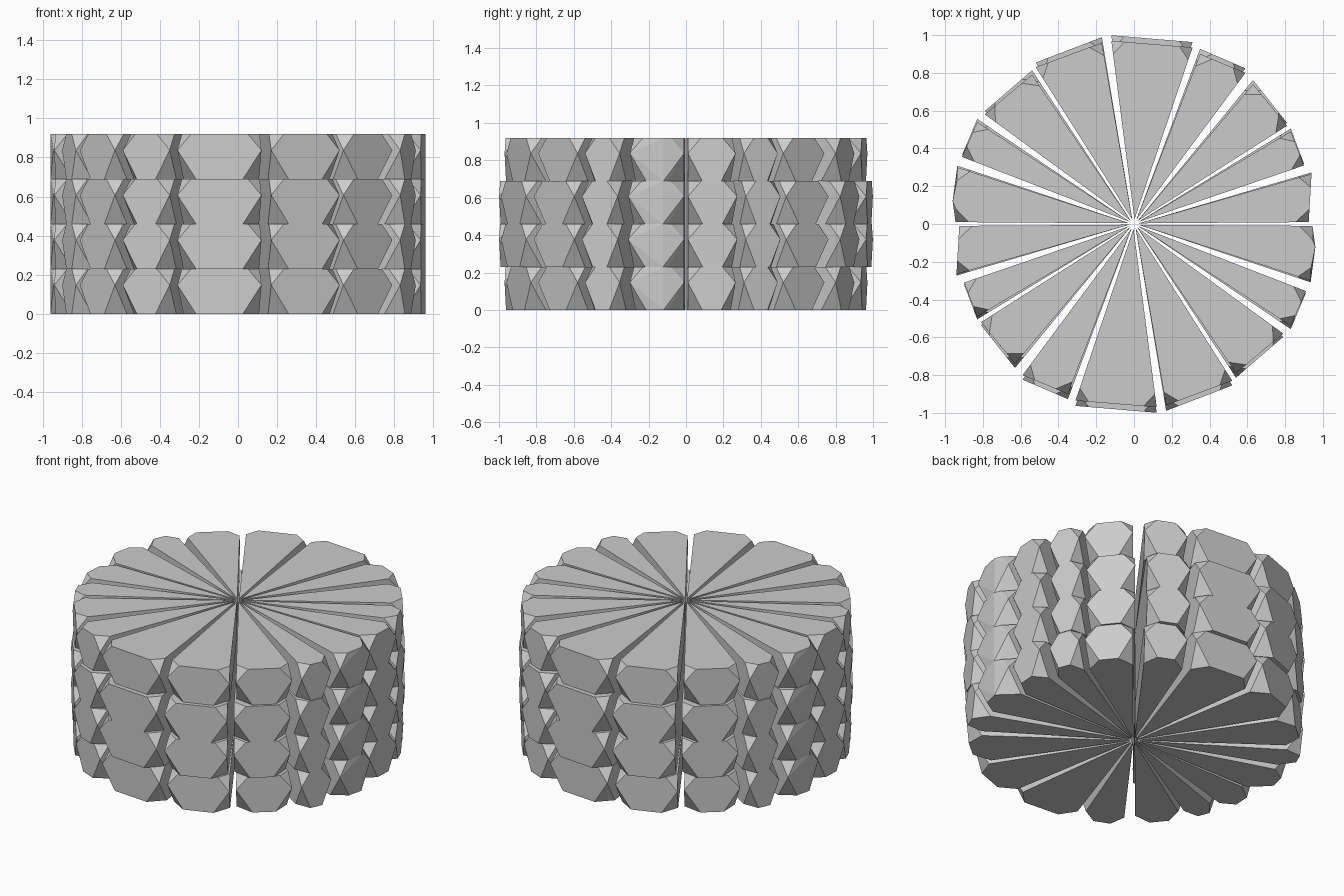
import bpy, bmesh
from mathutils import Vector

cube = bpy.data.objects.get("Cube")
if cube:
    bpy.data.objects.remove(cube)

stone = bpy.data.materials.new("grey stone")
stone.use_nodes = True
colour = (0.6, 0.6, 0.6, 1)
stone.diffuse_color = colour
stone.node_tree.nodes["Principled BSDF"].inputs["Base Color"].default_value = colour

LAYER = 0.23
BELLY = 0.64 * LAYER
# Outer corners of the stones in one half, running counter-clockwise
wedges = [
    ((0.925, 0.01), (0.94, 0.265)),
    ((0.9, 0.31), (0.83, 0.49)),
    ((0.81, 0.52), (0.63, 0.74)),
    ((0.59, 0.80), (0.35, 0.9)),
    ((0.31, 0.935), (-0.12, 0.97)),
    ((-0.17, 0.96), (-0.52, 0.83)),
    ((-0.54, 0.79), (-0.79, 0.58)),
    ((-0.83, 0.54), (-0.91, 0.355)),
    ((-0.935, 0.3), (-0.945, 0.01)),
]


def add_point(bm, p, z):
    return bm.verts.new((p.x, p.y, z))


def make_stone(name, ends, layer, turn):
    """Wedge whose outer corners are cut away above and below the belly."""
    a, b = Vector(ends[0]), Vector(ends[1])
    apex = (a + b).normalized() * 0.025
    width = (b - a).length
    bm = bmesh.new()
    for z in (0, LAYER):
        add_point(bm, apex, z)
    for corner, other in ((a, b), (b, a)):
        along = (other - corner).normalized()
        inward = (apex - corner).normalized()
        add_point(bm, corner, BELLY)
        for z, cut in ((0, 0.095), (LAYER, 0.07)):
            add_point(bm, corner + along * min(cut, width * 0.3), z)
            add_point(bm, corner + inward * cut, z)
    # The last stone of each half has a slightly bowed outer face
    if ends is wedges[-1]:
        bow = Vector((-0.96, 0.12))
        for z in (0, LAYER):
            add_point(bm, bow, z)
    bmesh.ops.convex_hull(bm, input=bm.verts)
    bmesh.ops.dissolve_limit(bm, angle_limit=0.01, verts=bm.verts, edges=bm.edges)
    # The two middle courses are a little deeper
    stretch = 1.03 if layer in (1, 2) else 1
    for v in bm.verts:
        v.co = (v.co.x * turn, v.co.y * turn * stretch, v.co.z + layer * LAYER)
    bmesh.ops.recalc_face_normals(bm, faces=bm.faces)
    mesh = bpy.data.meshes.new(name)
    bm.to_mesh(mesh)
    bm.free()
    mesh.materials.append(stone)
    bpy.context.collection.objects.link(bpy.data.objects.new(name, mesh))


# Four courses, each made of two matching halves
for layer in range(4):
    for half, turn in (("back", 1), ("front", -1)):
        for i, ends in enumerate(wedges):
            make_stone(f"{half}_stone_{layer + 1}_{i + 1}", ends, layer, turn)
